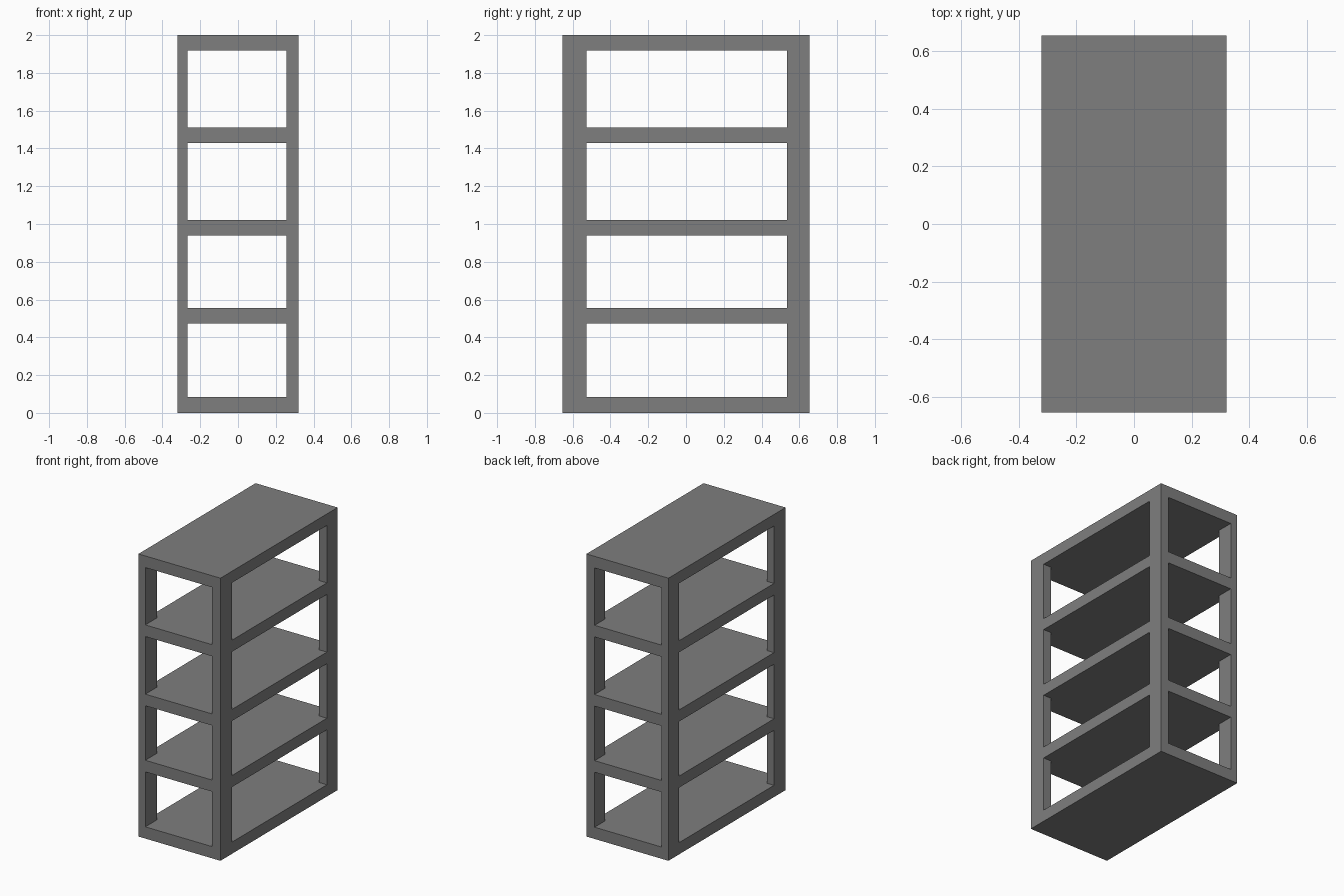
import bpy
import bmesh
from itertools import product

if "Cube" in bpy.data.objects:
    bpy.data.objects.remove(bpy.data.objects["Cube"])

# Cut lines: posts at both ends of x and y, shelves on every even z layer
X = [-0.321, -0.267, 0.257, 0.321]
Y = [-0.655, -0.526, 0.536, 0.655]
Z = [0, 0.083, 0.472, 0.554, 0.94, 1.022, 1.43, 1.512, 1.918, 2.0]
CUTS = (X, Y, Z)


def solid(c):
    """True where a cell belongs to a shelf board or a corner post."""
    if any(not 0 <= c[a] < len(CUTS[a]) - 1 for a in range(3)):
        return False
    return c[2] % 2 == 0 or (c[0] != 1 and c[1] != 1)


# Fused shelf frame: only the outer skin of the shelves and posts
bm = bmesh.new()
for cell in product(range(3), range(3), range(9)):
    if not solid(cell):
        continue
    for axis, side in product(range(3), (0, 1)):
        beside = list(cell)
        beside[axis] += 2 * side - 1
        if solid(beside):
            continue
        u, v = (axis + 1) % 3, (axis + 2) % 3
        corners = []
        for du, dv in ((0, 0), (1, 0), (1, 1), (0, 1)):
            k = list(cell)
            k[axis] += side
            k[u] += du
            k[v] += dv
            corners.append(bm.verts.new([CUTS[a][k[a]] for a in range(3)]))
        bm.faces.new(corners if side else corners[::-1])
bmesh.ops.remove_doubles(bm, verts=bm.verts, dist=1e-4)

mesh = bpy.data.meshes.new("shelf_frame")
bm.to_mesh(mesh)
bm.free()

# Dark grey finish
finish = bpy.data.materials.new("dark_grey")
finish.diffuse_color = (0.21, 0.21, 0.21, 1)
finish.use_nodes = True
finish.node_tree.nodes["Principled BSDF"].inputs["Base Color"].default_value = finish.diffuse_color
mesh.materials.append(finish)
bpy.context.collection.objects.link(bpy.data.objects.new("shelf_frame", mesh))
